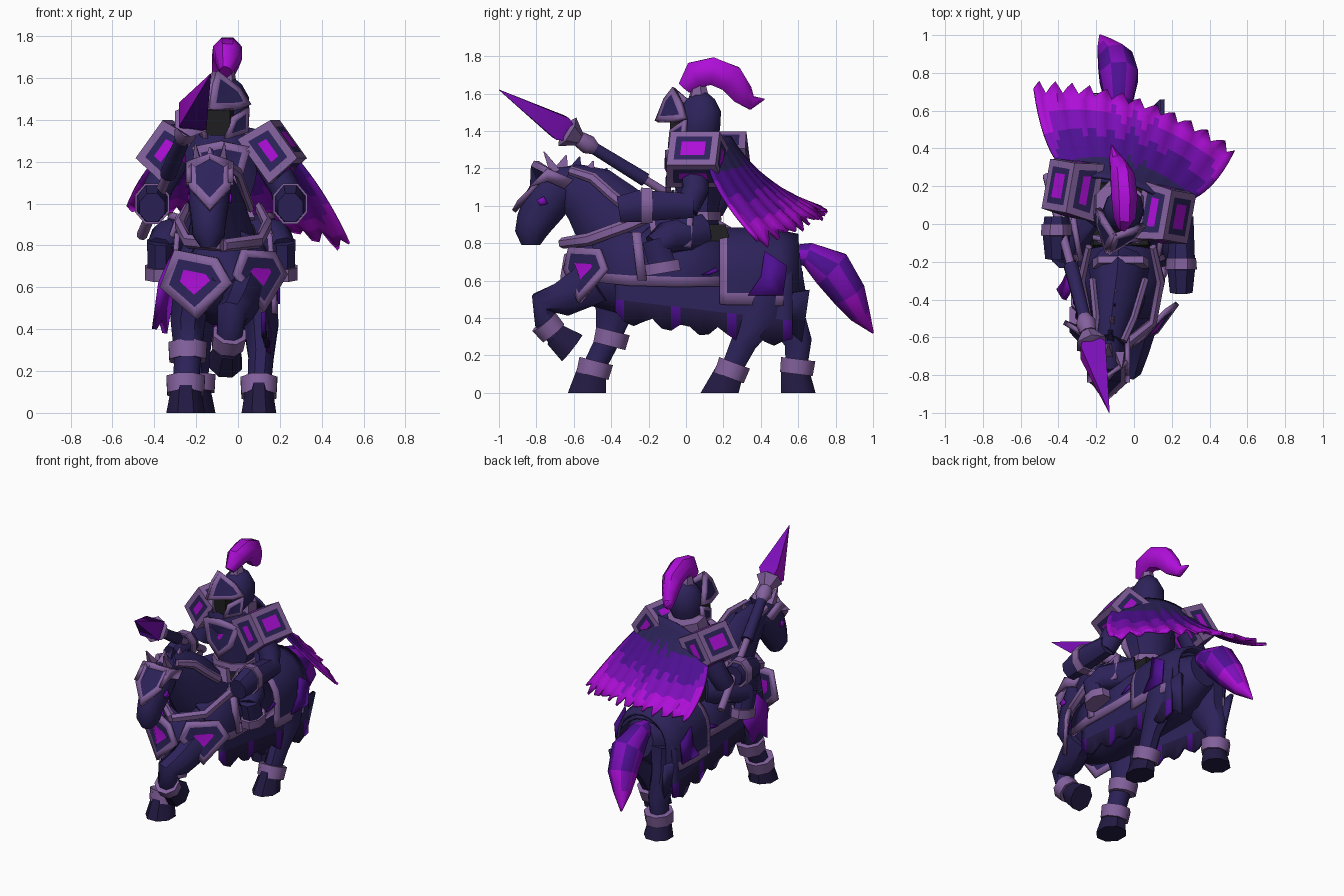
import bpy, bmesh
from math import sin, cos, pi, radians
from mathutils import Vector, Matrix, Euler

if "Cube" in bpy.data.objects:
    bpy.data.objects.remove(bpy.data.objects["Cube"])

# Palette
NAVY, MAUVE, MAGENTA, VIOLET, INDIGO, BLACK, DARK = range(7)
MATS = []
for label, rgb in (("navy", (45, 35, 90)), ("mauve trim", (131, 97, 157)), ("magenta", (174, 14, 216)),
                   ("violet", (124, 14, 184)), ("indigo", (78, 15, 146)), ("black", (30, 30, 33)),
                   ("dark hoof", (35, 26, 66))):
    m = bpy.data.materials.new(label)
    m.use_nodes = True
    m.diffuse_color = [((v / 255 + .055) / 1.055) ** 2.4 for v in rgb] + [1]
    m.node_tree.nodes["Principled BSDF"].inputs["Base Color"].default_value = m.diffuse_color
    MATS.append(m)


def finish(bm, name, thick=0):
    bmesh.ops.recalc_face_normals(bm, faces=bm.faces[:])
    mesh = bpy.data.meshes.new(name)
    bm.to_mesh(mesh)
    bm.free()
    for mat in MATS:
        mesh.materials.append(mat)
    ob = bpy.data.objects.new(name, mesh)
    bpy.context.collection.objects.link(ob)
    if thick:
        mod = ob.modifiers.new("thickness", 'SOLIDIFY')
        mod.thickness, mod.offset = thick, 0
    bpy.ops.object.select_all(action='DESELECT')
    ob.select_set(True)
    bpy.context.view_layer.objects.active = ob
    bpy.ops.object.shade_smooth_by_angle(angle=radians(46))
    return ob


def grid(bm, rows, rule, wrap=False):
    """Skin rows of points with quads; rule(i, j) gives the colour."""
    vs = [[bm.verts.new(p) for p in row] for row in rows]
    n = len(rows[0])
    for i in range(len(rows) - 1):
        for j in range(n if wrap else n - 1):
            k = (j + 1) % n
            bm.faces.new((vs[i][j], vs[i][k], vs[i + 1][k], vs[i + 1][j])).material_index = rule(i, j)
    return vs


def loft(name, rings, colour=NAVY, n=8):
    """Tube through rings of (x, y, z, side radius, depth radius)."""
    rule = colour if callable(colour) else lambda i, j: colour
    pts = [Vector(r[:3]) for r in rings]
    rows = []
    for i, r in enumerate(rings):
        t = (pts[min(i + 1, len(pts) - 1)] - pts[max(i - 1, 0)]).normalized()
        if r[2] == 0:  # soles lie flat on the ground
            t = Vector((0, 0, -1))
        side = (Vector((1, 0, 0)) - t * t.x).normalized()
        rows.append([pts[i] + side * r[3] * cos(a) + t.cross(side) * r[-1] * sin(a)
                     for a in (2 * pi * (j + .5) / n for j in range(n))])
    bm = bmesh.new()
    vs = grid(bm, rows, rule, True)
    bm.faces.new(vs[0]).material_index = rule(0, 0)
    bm.faces.new(vs[-1]).material_index = rule(len(rows) - 2, 0)
    return finish(bm, name)


def paint(bm, faces, colour, border, gem):
    """One colour, or a mauve border, navy field and magenta jewel."""
    steps = [(colour, 0)] if colour is not None else [(MAUVE, 0), (NAVY, border), (MAGENTA, gem)]
    for index, inset in steps:
        if inset:
            bmesh.ops.inset_individual(bm, faces=faces, thickness=inset, use_even_offset=True)
        for f in faces:
            f.normal_update()
            if inset or index == steps[0][0]:
                f.material_index = index


def plate(name, pts, colour=None, border=.03, gem=0, thick=.025):
    bm = bmesh.new()
    paint(bm, [bm.faces.new([bm.verts.new(p) for p in pts])], colour, border, gem)
    return finish(bm, name, thick)


def armour_box(name, centre, size, rot=(0, 0, 0), taper=1, colour=None, border=.03, gem=0):
    bm = bmesh.new()
    bmesh.ops.create_cube(bm, size=1)
    for v in bm.verts:
        k = taper if v.co.z > 0 else 1
        v.co = Vector((v.co.x * size[0] * k, v.co.y * size[1] * k, v.co.z * size[2]))
        v.co = Euler([radians(a) for a in rot]).to_matrix() @ v.co + Vector(centre)
    paint(bm, bm.faces[:], colour, border, gem)
    return finish(bm, name)


def drape(name, stations, amax, rule, jag=0, cols=16):
    """Sheet over the barrel that hangs straight below its widest point."""
    rows = []
    for i, (y, zc, rx, rz) in enumerate(stations):
        row = []
        for j in range(cols + 1):
            a = (j / cols * 2 - 1) * amax
            b = radians(max(-90, min(90, a)))
            z = zc + rz * cos(b) - rz * max(0, abs(a) - 90) / 60
            row.append((CX + rx * sin(b), y, z - (jag * abs(sin(i * 2.3)) if j in (0, cols) else 0)))
        rows.append(row)
    bm = bmesh.new()
    grid(bm, rows, rule)
    return finish(bm, name, .02)


# Horse body, neck and head
CX, HX = -.07, -.135
loft("horse_body", [(CX, y, z, rx, rz) for y, z, rx, rz in (
    (-.62, .7, .07, .09), (-.53, .67, .16, .2), (-.32, .64, .2, .23), (0, .62, .2, .2),
    (.3, .63, .21, .21), (.5, .64, .19, .2), (.62, .66, .1, .12))], n=12)
loft("horse_neck", [(-.08, -.28, .8, .17, .23), (-.09, -.42, .95, .13, .21), (-.11, -.52, 1.06, .1, .17),
                    (-.13, -.64, 1.13, .08, .11)], n=10)
loft("horse_head", [(-.13, -.58, 1.14, .06, .08), (-.13, -.69, 1.1, .1, .13), (-.14, -.76, 1, .1, .12),
                    (-.14, -.81, .91, .085, .1), (-.14, -.83, .85, .08, .085), (-.14, -.83, .79, .04, .05)], n=10)
plate("face_armour", [(HX - .1, -.73, 1.2), (HX, -.8, 1.24), (HX + .1, -.73, 1.2),
                      (HX + .1, -.83, 1.08), (HX, -.92, .97), (HX - .1, -.83, 1.08)], border=.035)
for s, tag in ((1, "left"), (-1, "right")):
    x, w = HX + s * .1, CX + s * .22
    plate(tag + "_cheek_trim", [(x, -.84, 1.1), (x, -.74, 1.2), (x, -.6, 1.14), (x, -.65, 1.09), (x, -.74, 1.13)], MAUVE)
    plate(tag + "_eye", [(x, -.8, 1.03), (x, -.76, 1.05), (x, -.74, 1.01), (x, -.78, 1)], VIOLET, thick=.009)
    loft(tag + "_ear", [(HX + s * .06, -.7, 1.18, .035, .04), (HX + s * .07, -.76, 1.29, .004)], MAUVE, 4)
    loft(tag + "_neck_armour_edge", [(HX + s * .08, -.62, 1.19, .02, .025), (-.1 + s * .1, -.5, 1.15, .02, .03),
                                     (-.09 + s * .12, -.4, 1.06, .02, .03), (-.08 + s * .14, -.3, .98, .02, .03)], MAUVE, 6)
    loft(tag + "_breast_strap", [(CX, -.66, .8, .03), (CX + s * .17, -.52, .82, .025, .035),
                                 (CX + s * .21, -.3, .9, .025, .035), (CX + s * .17, -.12, .98, .02, .03)], MAUVE, 6)
    plate(tag + "_girth_strap", [(w, -.29, .86), (w, -.24, .86), (w + s * .02, -.21, .6), (w + s * .02, -.26, .6)], MAUVE)
    # Ragged ends and painted patches of the rear cloth
    plate(tag + "_rear_rag", [(w, .32, .5), (w, .66, .55), (w - s * .04, .62, .27), (w - s * .03, .55, .33),
                              (w - s * .02, .48, .28), (w - s * .01, .4, .36)], NAVY)
    w += s * .025
    plate(tag + "_lozenge", [(w, .08, .63), (w, .16, .67), (w, .18, .65), (w, .12, .63)], INDIGO, thick=.009)
    w += s * .02
    plate(tag + "_rump_patch", [(w, .33, .52), (w, .52, .52), (w, .54, .68), (w, .42, .76), (w, .4, .62)],
          INDIGO, thick=.009)
for i in range(6):
    y, z = -.68 + .072 * i, 1.21 - .0076 * i * i
    loft("mane_spike", [(HX + .01 * i, y, z - .06, .045, .08), (HX + .01 * i, y + .04, z + .06, .005)],
         NAVY if i % 2 else MAUVE, 4)

# Caparison: side barding, rump barding, ragged under cloth
drape("side_barding", [(-.5, .67, .18, .21), (-.3, .66, .225, .24), (-.05, .65, .225, .23), (.2, .65, .225, .22)],
      112, lambda i, j: MAUVE if j in (0, 15) else NAVY)
drape("rump_barding", [(.18, .66, .24, .21), (.22, .66, .245, .215), (.35, .66, .25, .215), (.5, .65, .235, .21),
                       (.6, .65, .19, .19)], 143, lambda i, j: MAUVE if i == 0 or j in (0, 15) else NAVY)
drape("ragged_cloth", [(-.38 + .05 * i, .63 - .004 * i, .19 + .002 * i, .19 + .003 * i) for i in range(20)], 150,
      lambda i, j: (INDIGO if i % 6 == 0 else DARK) if j in (0, 15) else NAVY, .07)

# Chest plates and hanging cloth
plate("left_chest_plate", [(-.02, -.65, .66), (.02, -.62, .78), (.17, -.46, .77), (.23, -.42, .66), (.12, -.57, .48)],
      border=.035, gem=.05)
plate("right_chest_plate", [(-.37, -.52, .6), (-.3, -.56, .78), (-.1, -.64, .74), (-.03, -.66, .62), (-.2, -.63, .45)],
      border=.04, gem=.045)
plate("right_hanging_cloth", [(-.3, -.28, .78), (-.37, -.4, .62), (-.4, -.35, .4), (-.37, -.31, .45),
                              (-.35, -.27, .38), (-.32, -.2, .55)], VIOLET)


def leg(name, joints, hoof, *bands):
    loft(name, joints)
    loft(name + "_hoof", hoof, DARK)
    for p, q, r in bands:
        loft(name + "_band", [(*p, r), (*q, r * .95)], MAUVE)


# Horse legs: joints, hoof and mauve bands
leg("front_right_leg", [(-.2, -.4, .66, .11, .14), (-.24, -.38, .44, .09, .11), (-.24, -.42, .28, .07), (-.25, -.5, .12, .065)],
    [(-.25, -.5, .14, .07, .08), (-.25, -.53, 0, .1, .11)],
    ((-.24, -.39, .33), (-.24, -.41, .25), .1), ((-.25, -.48, .17), (-.25, -.5, .09), .1))
leg("front_left_leg", [(.04, -.48, .6, .1, .13), (0, -.66, .5, .085, .1), (-.03, -.76, .48, .075, .08),
                       (-.04, -.75, .38, .065), (-.05, -.69, .3, .06)],
    [(-.05, -.7, .31, .065, .07), (-.06, -.61, .24, .085, .095)], ((-.04, -.76, .38), (-.05, -.71, .32), .085))
leg("rear_left_leg", [(.08, .42, .62, .11, .17), (.11, .4, .42, .09, .12), (.11, .31, .27, .065, .075), (.1, .24, .12, .06)],
    [(.1, .24, .13, .065, .08), (.1, .18, 0, .09, .11)], ((.1, .26, .16), (.1, .23, .08), .095))
leg("rear_right_leg", [(-.2, .48, .62, .11, .16), (-.2, .52, .42, .09, .12), (-.2, .6, .27, .07, .08), (-.2, .59, .12, .06)],
    [(-.2, .58, .13, .07, .08), (-.2, .6, 0, .1)], ((-.2, .6, .18), (-.2, .59, .1), .1))
loft("tail", [(-.08, .54, .74, .04, .05), (-.08, .65, .74, .08, .07), (-.08, .78, .66, .11, .12), (-.1, .87, .53, .1),
              (-.14, .93, .42, .06), (-.18, 1, .32, .005)],
     lambda i, j: (INDIGO, VIOLET, INDIGO, VIOLET, MAGENTA)[min(4, i + j % 2)])

# Saddle and rider torso
RX, RY = -.08, .07
armour_box("saddle", (CX, .05, .85), (.34, .38, .1), taper=.85, colour=BLACK)
armour_box("saddle_pommel", (CX, -.2, .97), (.3, .05, .09), (-15, 0, 0), .8, MAUVE)
loft("rider_torso", [(RX, RY, .82, .15, .12), (RX, RY, .96, .13, .11), (RX, RY, 1.12, .18, .14), (RX, RY, 1.26, .19, .13),
                     (RX, RY, 1.36, .1, .09)])
loft("belt", [(RX, RY, .92, .16, .13), (RX, RY, .97, .15, .125)], MAUVE)
loft("collar", [(RX, RY + .02, 1.28, .15, .13), (RX, RY + .04, 1.38, .13)], MAUVE)
plate("breast_plate", [(RX - .14, -.07, 1.27), (RX, -.1, 1.3), (RX + .14, -.07, 1.27), (RX + .1, -.09, 1.12),
                       (RX, -.1, 1.02), (RX - .1, -.09, 1.12)], border=.035, gem=.06)

# Rider legs, shoulder armour and arms
for s, tag in ((1, "left"), (-1, "right")):
    x, h, a, py, reach = RX + s * .29, RX + s * .24, RX + s * .33, .12 - s * .07, -.21 - s * .09
    loft(tag + "_thigh", [(RX + s * .12, .08, .86, .09, .1), (x - s * .03, -.1, .83, .09), (x, -.17, .78, .07)])
    loft(tag + "_shin", [(x, -.17, .82, .07), (x, -.12, .66, .065, .08)])
    loft(tag + "_boot_hem", [(x, -.13, .7, .08, .1), (x, -.12, .64, .08, .1)], MAUVE)
    plate(tag + "_hip_guard", [(h - s * .04, -.2, .95), (h, .04, .96), (h + s * .02, .03, .78), (h + s * .02, -.18, .78)])
    armour_box(tag + "_shoulder_guard", (RX + s * .25, py, 1.255), (.26, .31, .18), (0, s * 54, -10), .86,
               border=.036, gem=.032)
    loft(tag + "_upper_arm", [(RX + s * .22, py, 1.22, .08), (RX + s * .3, py, 1.08, .075), (a, py - .05, .98, .07)])
    loft(tag + "_forearm", [(a, .04, 1, .07), (a, reach + .07, 1, .08, .09)])
    loft(tag + "_cuff", [(a, reach + .12, 1, .085, .1), (a, reach + .06, 1, .09, .105)], MAUVE)
    loft(tag + "_fist", [(a, reach + .07, 1, .08, .095), (a, reach - .06, .98, .065, .075)])

# Lance: parts strung along one straight line
for part, steps, colour, n in (
        ("shaft", [(-.03, .026), (.68, .022)], MAUVE, 8), ("grip", [(.36, .04), (.58, .035)], NAVY, 8),
        ("collar", [(.58, .035), (.61, .055), (.65, .045)], MAUVE, 8), ("guard", [(.65, .04), (.7, .09), (.72, .04)], MAUVE, 6),
        ("blade", [(.68, .05), (.73, .095), (1, .002)], lambda i, j: (VIOLET, MAGENTA, INDIGO, VIOLET)[j], 4)):
    loft("lance_" + part, [(*Vector((-.45, .22, .87)).lerp(Vector((-.13, -1, 1.62)), t), r) for t, r in steps], colour, n)

# Helmet, turned towards the lance side
helm = [loft("helmet", [(0, 0, 1.34, .09, .1), (0, .01, 1.42, .11, .12), (0, .02, 1.51, .105, .115),
                        (0, .02, 1.57, .07, .08), (0, .02, 1.61, .02, .03)], n=10),
        armour_box("face_shadow", (0, -.08, 1.39), (.14, .1, .13), colour=BLACK),
        loft("plume_socket", [(0, .01, 1.57, .05, .06), (0, .01, 1.66, .035)], MAUVE, 6)]
for s in (1, -1):
    helm.append(plate("visor_brow", [(0, -.23, 1.45), (0, -.18, 1.57), (0, -.13, 1.63), (s * .09, -.06, 1.55),
                                     (s * .13, -.02, 1.47), (s * .1, -.1, 1.45)], border=.028, thick=.03))
    helm.append(plate("cheek_guard", [(s * .12, -.02, 1.46), (s * .12, -.03, 1.34), (s * .05, -.14, 1.31),
                                      (s * .08, -.12, 1.41)], border=.02))
for ob in helm:
    ob.data.transform(Matrix.Translation((-.06, .06, 0)) @ Matrix.Rotation(radians(-20), 4, 'Z'))
loft("plume", [(-.06, -.01, 1.63, .03, .04), (-.05, .05, 1.7, .065, .08), (-.05, .14, 1.72, .075, .08),
               (-.06, .24, 1.68, .07, .08), (-.08, .3, 1.6, .05, .065), (-.1, .35, 1.55, .035, .04),
               (-.12, .42, 1.57, .003)], MAGENTA)

# Cape: curved sheet with pleats, ragged hem and colour bands that follow its edges
COLS, ROWS = 36, 12


def cape_point(u, v, wave):
    top = Vector((-.05 + .24 * u, .22 - .07 * u - .04 * u * u, 1.37 - .06 * u * u))
    mid = Vector((-.04 + .43 * u, .36 - .09 * u - .17 * u * u, 1.13 - .02 * u))
    low = Vector((.53 * u, .65 - .17 * u - .1 * u * u, .92 - .09 * u - .03 * u * u))
    p = top * (1 - v) ** 2 + mid * 2 * v * (1 - v) + low * v * v
    return p + Vector((0, 0, .015 * v * wave))


def cape_rule(i, j):
    u = abs(j + .5 - COLS / 2) / COLS * 2
    v = (i + .5) / ROWS + .04 * cos(j * pi / 2) + .03 * sin(j * 1.3) + max(0, u - .8)
    return NAVY if v < .34 else INDIGO if v < .64 else VIOLET if v < .84 else MAGENTA


cape = bmesh.new()
grid(cape, [[cape_point(j / COLS * 2 - 1, i / ROWS + (.045 * sin(j * 2.1) if i == ROWS else 0), cos(j * pi / 2))
             for j in range(COLS + 1)] for i in range(ROWS + 1)], cape_rule)
finish(cape, "cape", .015)
